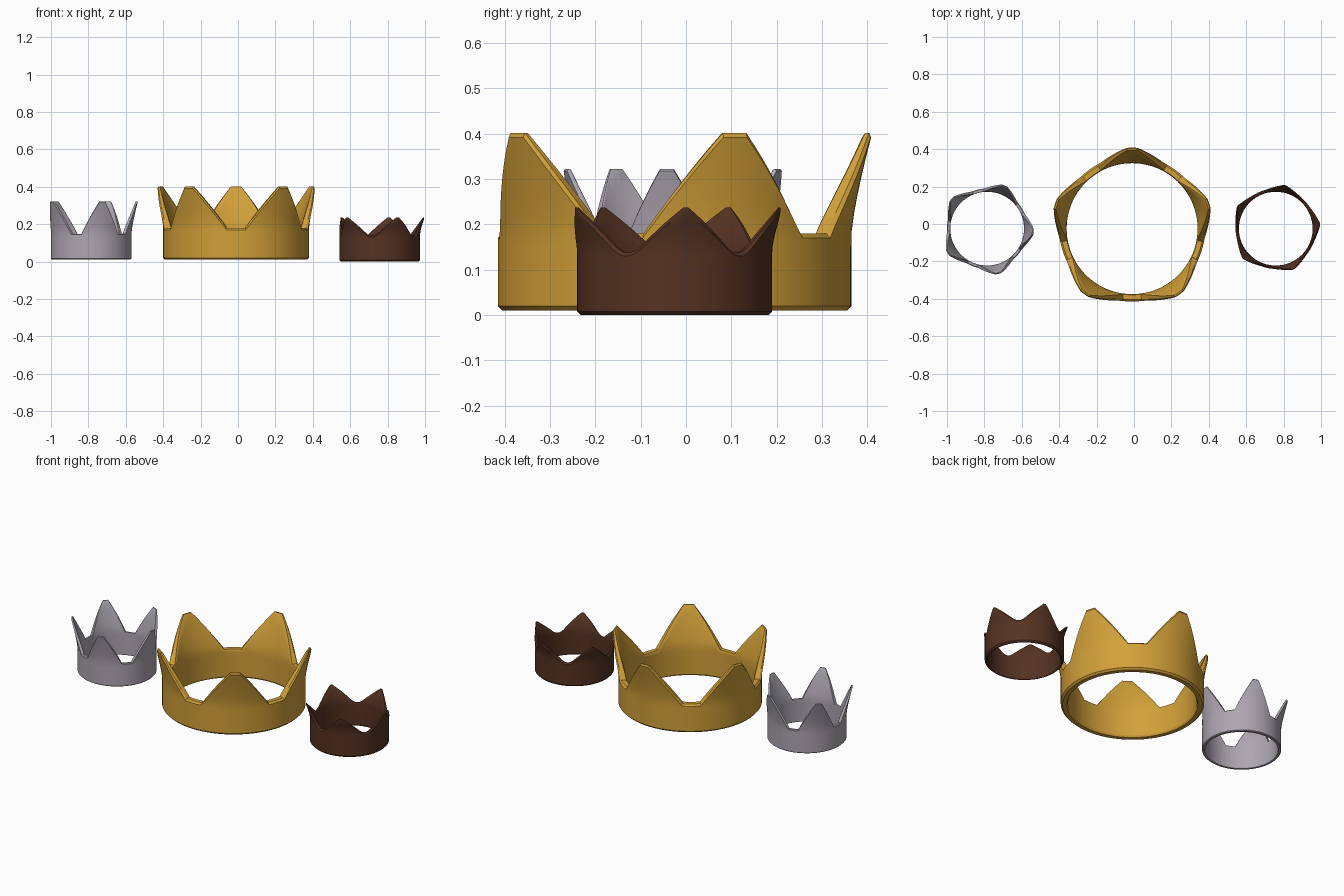
import bpy, bmesh, math

if "Cube" in bpy.data.objects:
    bpy.data.objects.remove(bpy.data.objects["Cube"])


def rim_profile(rounded):
    # (degrees from valley centre, height fraction) across half a spike
    if rounded:
        pts = []
        for i in range(5):
            a = 9 * i / 4
            pts.append((a, 0.14 * (a / 9) ** 2))
        for i in range(1, 8):
            a = 9 + (34.6 - 9) * i / 7
            pts.append((a, 0.14 + 0.86 * i / 7))
    else:
        pts = [(0, 0), (4, 0), (7.6, 0)]
        pts += [(7.6 + 24.8 * i / 8, i / 8) for i in range(1, 9)]
    pts.append((36, 1))
    # mirror to the full 72 degree segment, without the repeated last point
    return pts + [(72 - a, h) for a, h in reversed(pts[1:-1])]


def crown(name, centre, z0, z_valley, z_top, r_out, r_in, r_tip, tip_thick,
          power, phase, chamfer, color, rounded=False):
    flare_out = r_tip - r_out
    flare_in = r_tip - tip_thick - r_in

    def lean(z):
        return max(0, (z - z_valley) / (z_top - z_valley)) ** power

    bm = bmesh.new()
    rings = []
    c = chamfer
    start = z_valley * 0.8
    for k in range(5):
        for a, h in rim_profile(rounded):
            ang = math.radians(phase + 36 + 72 * k + a)
            zt = z_valley + (z_top - z_valley) * h
            cr = min(c, tip_thick * 0.4) if h > 0.99 else c * (1 - h) + tip_thick * 0.4 * h
            rows = [start + (zt - c - start) * i / 6 for i in range(7)]
            # closed wall section: outside up, across the rim, inside down
            sec = [(r_out - c, z0), (r_out, z0 + c)]
            sec += [(r_out + flare_out * lean(z), z) for z in rows]
            sec += [(r_out + flare_out * lean(zt) - cr, zt),
                    (r_in + flare_in * lean(zt) + cr * 0.4, zt)]
            sec += [(r_in + flare_in * lean(z), z) for z in reversed(rows)]
            sec += [(r_in, z0 + c), (r_in + c * 0.6, z0)]
            rings.append([bm.verts.new((centre[0] + r * math.cos(ang),
                                        centre[1] + r * math.sin(ang), z))
                          for r, z in sec])
    n = len(rings[0])
    for i, ring in enumerate(rings):
        nxt = rings[(i + 1) % len(rings)]
        for j in range(n):
            m = (j + 1) % n
            bm.faces.new((ring[j], nxt[j], nxt[m], ring[m]))
    bmesh.ops.recalc_face_normals(bm, faces=bm.faces)
    me = bpy.data.meshes.new(name)
    bm.to_mesh(me)
    bm.free()
    ob = bpy.data.objects.new(name, me)
    bpy.context.collection.objects.link(ob)
    mat = bpy.data.materials.new(name + "_metal")
    mat.diffuse_color = color
    mat.use_nodes = True
    mat.node_tree.nodes["Principled BSDF"].inputs["Base Color"].default_value = mat.diffuse_color
    me.materials.append(mat)
    bpy.ops.object.select_all(action='DESELECT')
    ob.select_set(True)
    bpy.context.view_layer.objects.active = ob
    bpy.ops.object.shade_smooth_by_angle(angle=math.radians(30))


# large gold crown in the middle
crown("gold_crown", (-0.01, -0.025), 0.01, 0.18, 0.402, 0.39, 0.35, 0.436,
      0.018, 1.3, 18, 0.010, (0.64, 0.35, 0.04, 1))
# tall silver crown on the left
crown("silver_crown", (-0.785, -0.025), 0.012, 0.148, 0.322, 0.215, 0.197, 0.25,
      0.010, 1.3, -4, 0.004, (0.42, 0.38, 0.44, 1))
# low bronze crown with rounded valleys on the right
crown("bronze_crown", (0.758, -0.025), 0.0, 0.138, 0.237, 0.215, 0.197, 0.241,
      0.008, 1.6, 6, 0.008, (0.09, 0.032, 0.016, 1), rounded=True)
